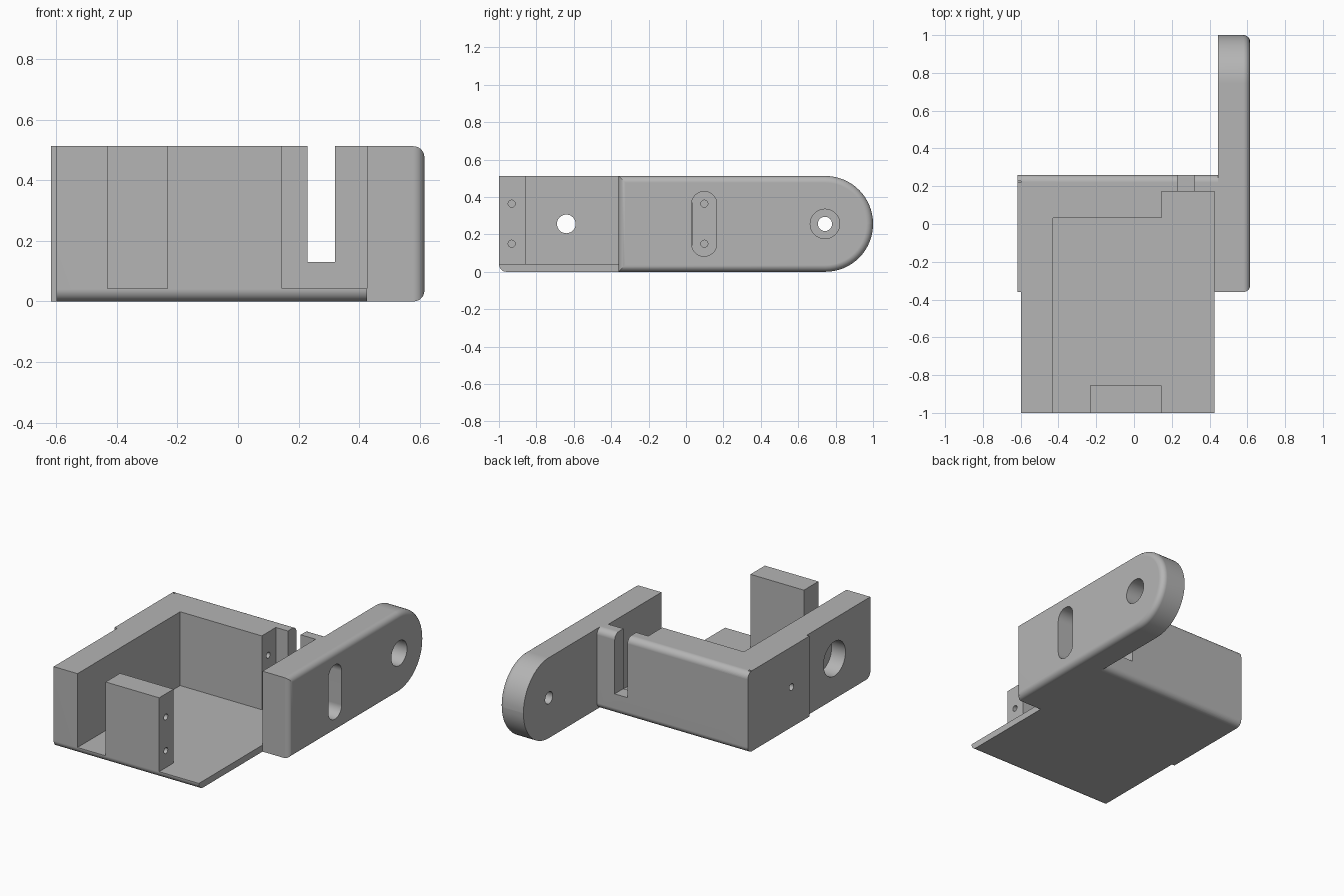
import bpy, bmesh, math
from mathutils import Vector

if "Cube" in bpy.data.objects:
    bpy.data.objects.remove(bpy.data.objects["Cube"])

H = 0.512    # overall height
MID = H / 2

grey = bpy.data.materials.new("matte grey")
grey.use_nodes = True
grey.diffuse_color = (0.46, 0.46, 0.46, 1)
grey.node_tree.nodes["Principled BSDF"].inputs["Base Color"].default_value = grey.diffuse_color


def fillet(corners, steps=8):
    """Round a right-angled outline; corners are (y, z, radius)."""
    out = []
    for i, (y, z, r) in enumerate(corners):
        p = Vector((y, z))
        if r == 0:
            out.append(p)
            continue
        a = (Vector(corners[i - 1][:2]) - p).normalized()
        b = (Vector(corners[(i + 1) % len(corners)][:2]) - p).normalized()
        for k in range(steps + 1):
            t = math.pi / 2 * k / steps
            out.append(p + r * (a + b - b * math.cos(t) - a * math.sin(t)))
    return out


def extrude_x(name, outline, x0, x1, edge_round=0):
    """Solid from a side outline, optionally rounding the rim at x1."""
    bm = bmesh.new()
    near = [bm.verts.new((x0, p[0], p[1])) for p in outline]
    far = [bm.verts.new((x1, p[0], p[1])) for p in outline]
    bm.faces.new(near)
    cap = bm.faces.new(list(reversed(far)))
    n = len(outline)
    for i in range(n):
        j = (i + 1) % n
        bm.faces.new((near[i], near[j], far[j], far[i]))
    bmesh.ops.recalc_face_normals(bm, faces=bm.faces)
    if edge_round:
        bmesh.ops.bevel(bm, geom=list(cap.edges), offset=edge_round, segments=6,
                        profile=0.5, affect='EDGES', clamp_overlap=True)
    mesh = bpy.data.meshes.new(name)
    bm.to_mesh(mesh)
    bm.free()
    mesh.materials.append(grey)
    ob = bpy.data.objects.new(name, mesh)
    bpy.context.collection.objects.link(ob)
    return ob


def box(name, x, y, z):
    return extrude_x(name, [(y[0], z[0]), (y[1], z[0]), (y[1], z[1]), (y[0], z[1])], *x)


def hole(y, z, r, x0, x1, n=32):
    ring = [(y + r * math.cos(2 * math.pi * k / n), z + r * math.sin(2 * math.pi * k / n))
            for k in range(n)]
    return extrude_x("hole_cutter", ring, x0, x1)


def combine(ob, tools, operation='DIFFERENCE'):
    """Apply each tool to the object, then remove the tool."""
    bpy.context.view_layer.objects.active = ob
    for tool in tools:
        tool.hide_render = True
        mod = ob.modifiers.new("combine", 'BOOLEAN')
        mod.operation = operation
        mod.solver = 'EXACT'
        mod.object = tool
        bpy.ops.object.modifier_apply(modifier=mod.name)
        bpy.data.objects.remove(tool)


def finish(ob):
    bpy.ops.object.select_all(action='DESELECT')
    ob.select_set(True)
    bpy.context.view_layer.objects.active = ob
    bpy.ops.object.shade_smooth_by_angle(angle=math.radians(30))
    mod = ob.modifiers.new("weighted_normals", 'WEIGHTED_NORMAL')
    mod.keep_sharp = True


def slot_cutter():
    r = 0.067
    outline = fillet([(0.03, 0.083, r - 0.001), (0.164, 0.083, r - 0.001),
                      (0.164, 0.429, r - 0.001), (0.03, 0.429, r - 0.001)])
    return extrude_x("slot_cutter", outline, 0.40, 0.70)


def screw_holes(y):
    return [hole(y, z, 0.019, -0.03, 0.2, 20) for z in (0.15, 0.364)]


# Tray with side and back walls, thickened at the rear
R = 0.04
housing = extrude_x("housing", fillet([(-1, 0, R), (0.26, 0, R), (0.26, H, R), (-1, H, 0)]),
                    -0.598, 0.425)
pad = extrude_x("rear_pad", fillet([(-0.36, 0, 0), (0.26, 0, R), (0.26, H, R), (-0.36, H, 0)]),
                -0.617, 0.445)
combine(housing, [pad], 'UNION')
combine(housing, [
    box("main_cavity", (-0.43, 0.425), (-1.1, 0.032), (0.042, 0.7)),
    box("side_cavity", (0.145, 0.425), (-0.1, 0.173), (0.042, 0.7)),
    box("front_clearance", (0.40, 0.5), (-1.1, -0.36), (0.042, 0.7)),
    box("cable_notch", (0.23, 0.32), (0.1, 0.4), (0.13, 0.7)),
    hole(-0.64, MID, 0.05, -0.7, -0.4),
    hole(-0.64, MID, 0.11, -0.7, -0.50),
    hole(-0.18, MID, 0.022, -0.7, -0.50, 20),
    slot_cutter(),
] + screw_holes(0.098))
finish(housing)

# Long arm with rounded end, slot and counterbored pivot hole
E = MID - 0.001
arm = extrude_x("side_arm", fillet([(-0.36, 0, 0), (1, 0, E), (1, H, E), (-0.36, H, 0)], 16),
                0.445, 0.615, 0.036)
combine(arm, [
    slot_cutter(),
    hole(0.743, MID, 0.038, 0.4, 0.7),
    hole(0.743, MID, 0.079, 0.51, 0.7),
])
finish(arm)

# Front mounting post
post = box("mounting_post", (-0.232, 0.145), (-1, -0.855), (0.042, H))
combine(post, screw_holes(-0.932))
finish(post)
